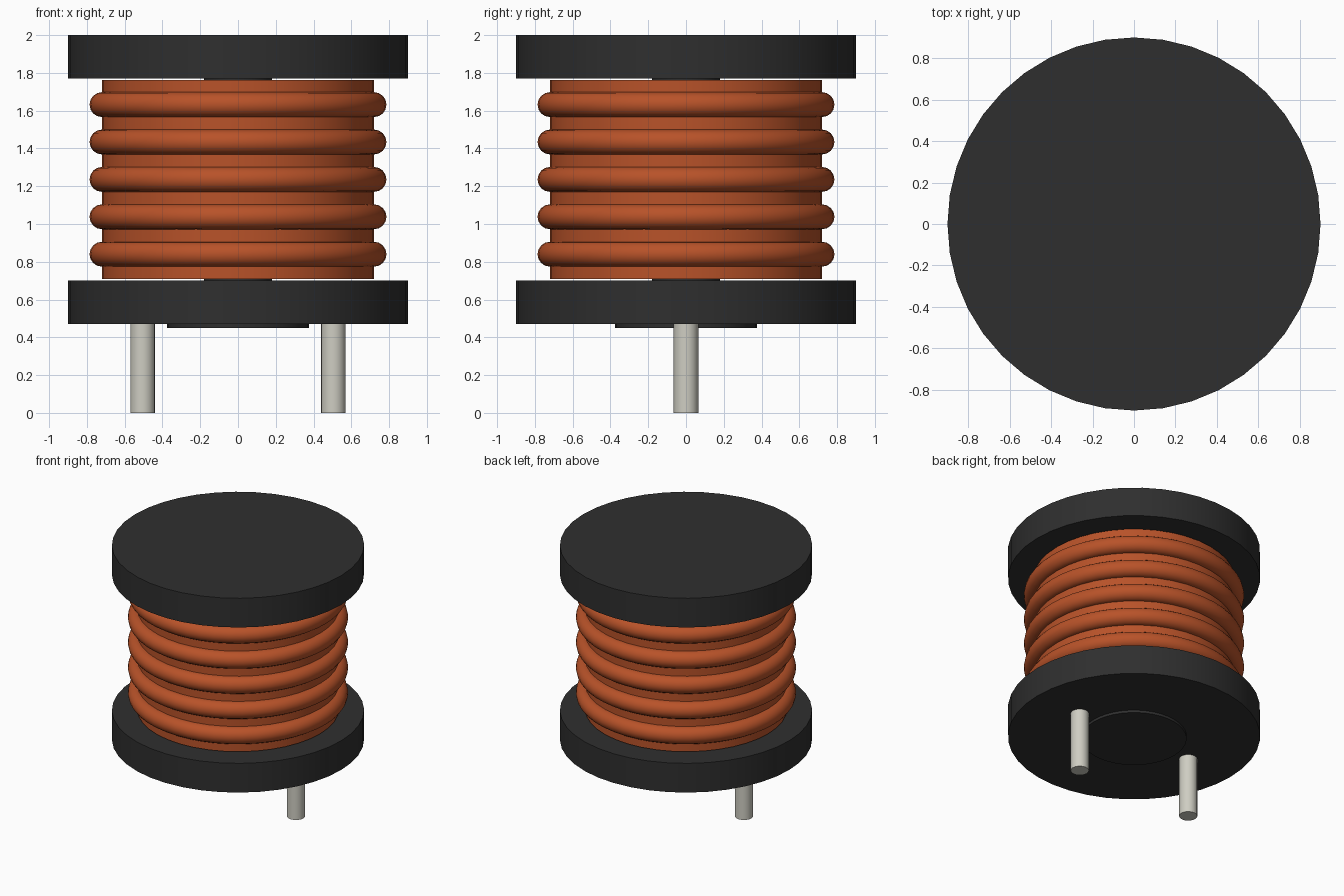
import bpy
import math

if "Cube" in bpy.data.objects:
    bpy.data.objects.remove(bpy.data.objects["Cube"], do_unlink=True)


def material(name, rgb, roughness=0.6):
    mat = bpy.data.materials.new(name)
    mat.use_nodes = True
    mat.diffuse_color = (*rgb, 1)
    shader = mat.node_tree.nodes["Principled BSDF"]
    shader.inputs["Base Color"].default_value = (*rgb, 1)
    shader.inputs["Roughness"].default_value = roughness
    return mat


ferrite = material("dark ferrite", (0.028, 0.028, 0.028))
copper = material("enamelled copper", (0.48, 0.085, 0.022))
tin = material("tinned metal", (0.62, 0.61, 0.54))


def finish(name, mat):
    obj = bpy.context.object
    obj.name = name
    obj.data.materials.append(mat)
    bpy.ops.object.shade_smooth_by_angle(angle=math.radians(40))
    return obj


def cylinder(name, radius, bottom, top, mat, x=0, sides=40):
    bpy.ops.mesh.primitive_cylinder_add(
        vertices=sides, radius=radius, depth=top - bottom,
        location=(x, 0, (bottom + top) / 2))
    return finish(name, mat)


# Bobbin: two flanges, the core between them and the stub underneath
cylinder("lower_flange", 0.9, 0.47, 0.7, ferrite)
cylinder("upper_flange", 0.9, 1.77, 2.0, ferrite)
cylinder("core", 0.18, 0.69, 1.78, ferrite)
cylinder("base_stub", 0.375, 0.45, 0.48, ferrite)

# Winding body with raised turns of wire
cylinder("winding_body", 0.72, 0.708, 1.763, copper)
for i in range(5):
    bpy.ops.mesh.primitive_torus_add(
        major_radius=0.72, minor_radius=0.066,
        major_segments=48, minor_segments=16,
        location=(0, 0, 0.84 + i * 0.198))
    finish(f"wire_turn_{i + 1}", copper)

# Two lead pins
for side, x in (("left", 0.505), ("right", -0.505)):
    cylinder(f"{side}_pin", 0.065, 0, 0.48, tin, x=x, sides=20)
